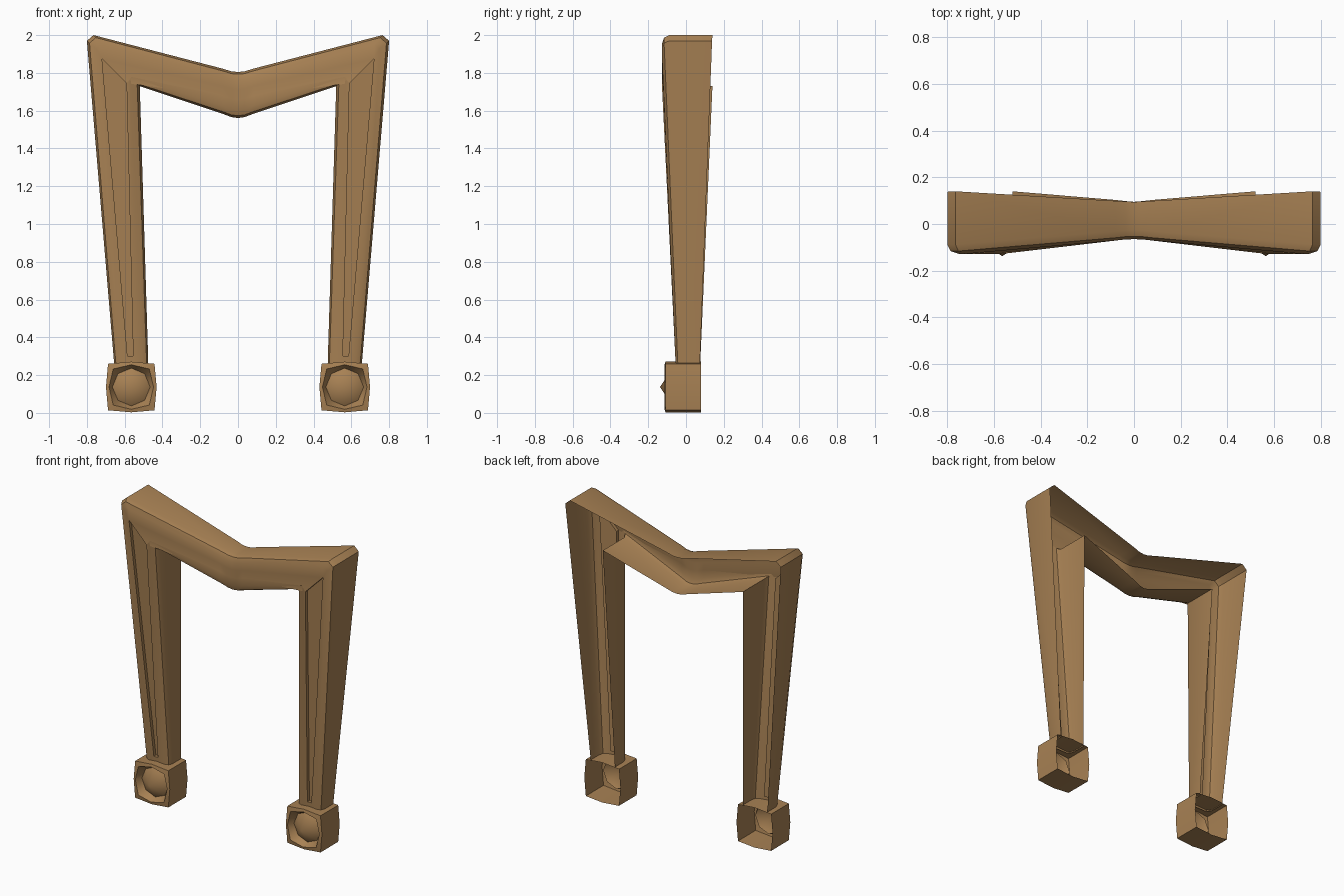
import bpy, bmesh, math
from mathutils import Vector

if "Cube" in bpy.data.objects:
    bpy.data.objects.remove(bpy.data.objects["Cube"])

wood = bpy.data.materials.new("warm brown wood")
wood.use_nodes = True
COLOR = (0.39, 0.22, 0.088, 1)
wood.diffuse_color = COLOR
wood.node_tree.nodes["Principled BSDF"].inputs["Base Color"].default_value = COLOR
wood.node_tree.nodes["Principled BSDF"].inputs["Roughness"].default_value = 0.7


def finish(bm, name, angle):
    """Turn a half model into a mirrored, smoothly shaded object."""
    mesh = bpy.data.meshes.new(name)
    bm.to_mesh(mesh)
    bm.free()
    mesh.materials.append(wood)
    obj = bpy.data.objects.new(name, mesh)
    bpy.context.collection.objects.link(obj)
    mirror = obj.modifiers.new("mirror", 'MIRROR')
    mirror.merge_threshold = 0.002
    bpy.ops.object.select_all(action='DESELECT')
    obj.select_set(True)
    bpy.context.view_layer.objects.active = obj
    bpy.ops.object.modifier_apply(modifier="mirror")
    bpy.ops.object.shade_smooth_by_angle(angle=math.radians(angle))
    return obj


# Frame: open-backed channel swept up the leg and along the dipped top rail.
# Station: outer (x, z), inner (x, z), front y, outer back y, inner back y,
# and the two panel corners (x, z), or None for even spacing
PANEL_TOP = ((0.72, 1.875), (0.59, 1.745))
PANEL_LOW = ((0.585, 0.30), (0.555, 0.30))
stations = [
    ((0.655, 0.255), (0.475, 0.255), -0.055, 0.073, 0.075, None),
    ((0.659, 0.30), (0.476, 0.30), -0.057, 0.075, 0.077, PANEL_LOW),
    ((0.80, 1.97), (0.52, 1.73), -0.128, 0.138, 0.14, PANEL_TOP),
    ((0.765, 2.00), (0.52, 1.73), -0.128, 0.14, 0.14, PANEL_TOP),
    ((0.08, 1.822), (0.08, 1.583), -0.071, 0.099, 0.103, None),
    ((0.035, 1.808), (0.035, 1.566), -0.066, 0.096, 0.098, None),
    ((0, 1.805), (0, 1.561), -0.065, 0.095, 0.095, None),
]


def section(outer, inner, front, back_o, back_i, panel):
    o, i = Vector(outer), Vector(inner)
    p, q = panel or (o.lerp(i, 0.38), o.lerp(i, 0.6))
    spots = [(o, back_o), (o, front + 0.04), (o.lerp(i, 0.05), front + 0.012),
             (o.lerp(i, 0.18), front), (Vector(p), front), (Vector(q), front),
             (o.lerp(i, 0.82), front), (o.lerp(i, 0.95), front + 0.012),
             (i, front + 0.04), (i, back_i)]
    return [(s.x, y, s.y) for s, y in spots]


bm = bmesh.new()
rows = [[bm.verts.new(c) for c in section(*s)] for s in stations]
panel_face = None
for r, (low, high) in enumerate(zip(rows, rows[1:])):
    for c in range(len(low) - 1):
        face = bm.faces.new((low[c], high[c], high[c + 1], low[c + 1]))
        if r == 1 and c == 4:
            panel_face = face

# Sunken tapered panel on the leg front
bmesh.ops.inset_individual(bm, faces=[panel_face], thickness=0.006)
for v in panel_face.verts:
    v.co.y += 0.022
bmesh.ops.remove_doubles(bm, verts=bm.verts, dist=0.0005)
finish(bm, "frame", 40)

# Feet: open-backed blocks with an octagonal hollow and a pointed stud
CX, CZ = 0.565, 0.137
HALF, CORNER = 0.134, 0.123
bm = bmesh.new()


def ring(radii, y, turn=0.0):
    verts = []
    for k in range(8):
        a = k * math.pi / 4 + turn
        r = radii[k % 2]
        verts.append(bm.verts.new((CX + r * math.cos(a), y, CZ + r * math.sin(a))))
    return verts


block = (HALF, CORNER * math.sqrt(2))
loops = [ring(block, 0.08), ring(block, -0.108), ring((0.118, 0.135), -0.114),
         ring((0.1, 0.1), -0.07)]
for a, b in zip(loops, loops[1:]):
    for k in range(8):
        n = (k + 1) % 8
        bm.faces.new((a[k], a[n], b[n], b[k]))
tip = bm.verts.new((CX, -0.138, CZ))
for k in range(8):
    bm.faces.new((loops[-1][k], loops[-1][(k + 1) % 8], tip))
finish(bm, "feet", 50)
